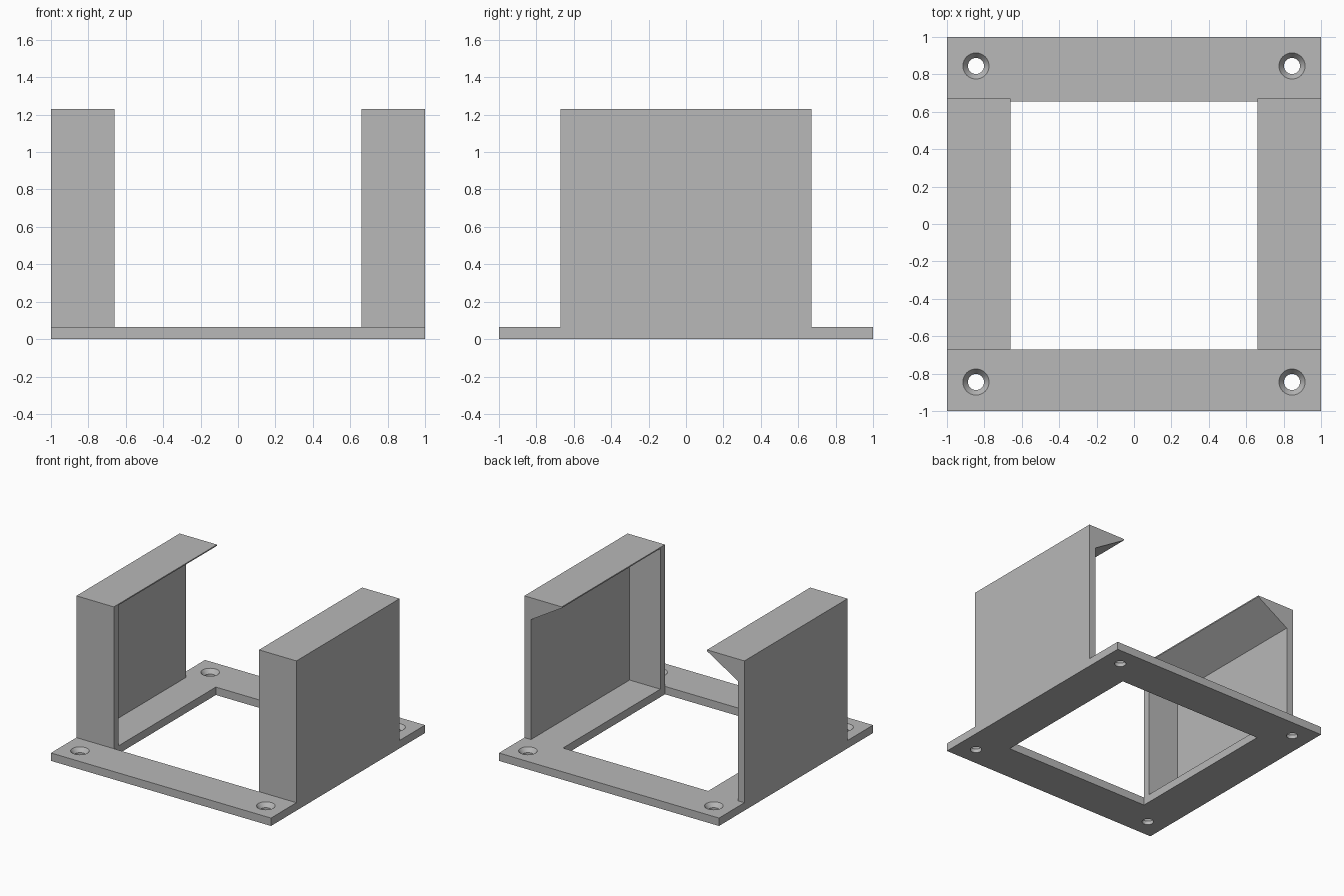
import bpy
import bmesh
from math import cos, sin, tau, radians

if "Cube" in bpy.data.objects:
    bpy.data.objects.remove(bpy.data.objects["Cube"], do_unlink=True)

BASE_H = 0.065     # plate thickness
TOP = 1.23         # top of the side brackets
INNER = 0.66       # half width of the opening
DEPTH = 0.67       # half depth of the brackets
WALL = 0.06        # bracket wall thickness
HOLE = 0.845       # screw hole offset

grey = bpy.data.materials.new("plain_grey")
grey.use_nodes = True
colour = (0.48, 0.48, 0.48, 1)
grey.diffuse_color = colour
grey.node_tree.nodes["Principled BSDF"].inputs["Base Color"].default_value = colour


def loft(name, rings):
    """Closed solid through matching rings of points."""
    bm = bmesh.new()
    loops = [[bm.verts.new(p) for p in ring] for ring in rings]
    n = len(loops[0])
    for a, b in zip(loops, loops[1:]):
        for i in range(n):
            j = (i + 1) % n
            bm.faces.new((a[i], a[j], b[j], b[i]))
    bm.faces.new(loops[0][::-1])
    bm.faces.new(loops[-1])
    bmesh.ops.recalc_face_normals(bm, faces=bm.faces)
    mesh = bpy.data.meshes.new(name)
    bm.to_mesh(mesh)
    bm.free()
    mesh.materials.append(grey)
    obj = bpy.data.objects.new(name, mesh)
    bpy.context.collection.objects.link(obj)
    return obj


def prism(name, profile, y0, y1):
    """Extrude an x-z profile along y."""
    return loft(name, [[(x, y, z) for x, z in profile] for y in (y0, y1)])


def box(name, x0, x1, y0, y1, z0, z1):
    return prism(name, [(x0, z0), (x1, z0), (x1, z1), (x0, z1)], y0, y1)


def screw_cutter(cx, cy):
    """Through hole with a conical countersink."""
    profile = [(0.043, -0.1), (0.043, 0.03), (0.07, BASE_H), (0.07, 0.2)]
    return loft("screw_cutter", [
        [(cx + r * cos(tau * i / 32), cy + r * sin(tau * i / 32), z) for i in range(32)]
        for r, z in profile])


def cut(obj, cutter):
    cutter.hide_render = True
    mod = obj.modifiers.new("cut", 'BOOLEAN')
    mod.operation = 'DIFFERENCE'
    mod.solver = 'EXACT'
    mod.object = cutter
    bpy.context.view_layer.objects.active = obj
    bpy.ops.object.modifier_apply(modifier=mod.name)
    bpy.data.objects.remove(cutter, do_unlink=True)


# Base plate with a large opening and four countersunk holes
base = box("base_plate", -1, 1, -1, 1, 0, BASE_H)
cut(base, box("opening_cutter", -INNER, INNER, -DEPTH, 0.655, -0.1, 0.2))
for sx in (-1, 1):
    for sy in (-1, 1):
        cut(base, screw_cutter(sx * HOLE, sy * HOLE))
bpy.ops.object.select_all(action='DESELECT')
base.select_set(True)
bpy.context.view_layer.objects.active = base
bpy.ops.object.shade_smooth_by_angle(angle=radians(25))

# Side brackets: closed at the front, open inward and at the back,
# with a wedge-shaped lip sloping under the top
for side, s in (("left", 1), ("right", -1)):
    bracket = box(side + "_bracket", s * INNER, s, -DEPTH, DEPTH, BASE_H, TOP)
    wall = 1 - WALL
    cavity = [(0.5, -0.1), (wall, -0.1), (wall, TOP - 0.18),
              (INNER, TOP - 0.01), (0.5, TOP - 0.01)]
    cut(bracket, prism("cavity_cutter", [(s * x, z) for x, z in cavity],
                       -DEPTH + WALL, DEPTH + 0.2))
